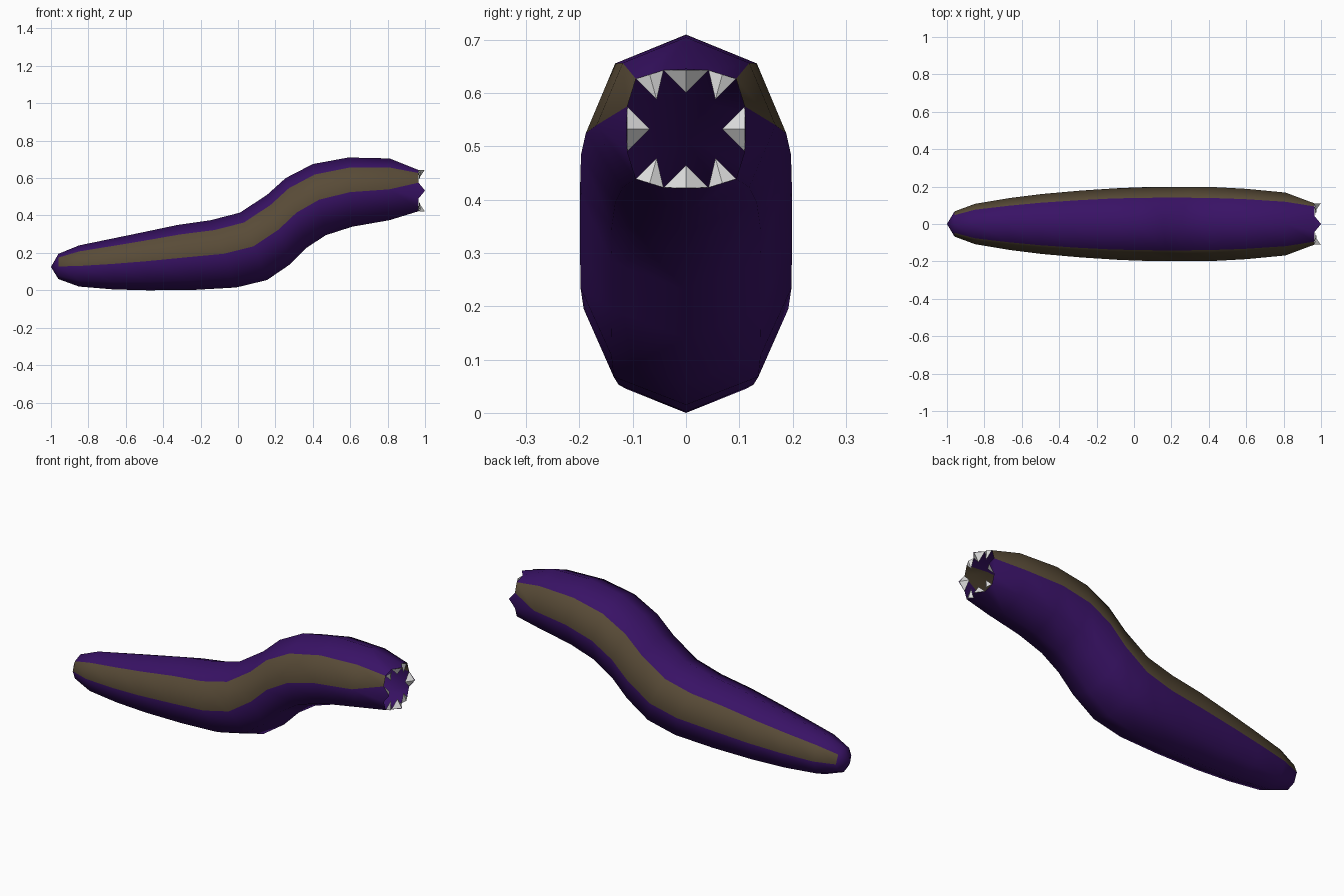
import bpy, bmesh, math
from mathutils import Vector

if "Cube" in bpy.data.objects:
    bpy.data.objects.remove(bpy.data.objects["Cube"])


def material(name, rgb):
    m = bpy.data.materials.new(name)
    m.diffuse_color = (*rgb, 1)
    m.use_nodes = True
    m.node_tree.nodes["Principled BSDF"].inputs["Base Color"].default_value = m.diffuse_color
    return m


purple = material("purple skin", (0.040, 0.006, 0.130))
brown = material("brown stripe", (0.098, 0.070, 0.038))
white = material("tooth white", (0.75, 0.75, 0.75))

# Body stations: top x, top z, bottom x, bottom z, half width
STATIONS = [
    (-0.96, 0.195, -0.96, 0.06, 0.067),
    (-0.85, 0.24, -0.85, 0.02, 0.108),
    (-0.67, 0.277, -0.67, 0.005, 0.138),
    (-0.51, 0.31, -0.48, 0.0, 0.160),
    (-0.32, 0.35, -0.24, 0.002, 0.179),
    (-0.145, 0.375, -0.01, 0.015, 0.192),
    (0.01, 0.415, 0.155, 0.055, 0.198),
    (0.155, 0.51, 0.28, 0.14, 0.199),
    (0.255, 0.60, 0.37, 0.23, 0.199),
    (0.40, 0.675, 0.47, 0.295, 0.197),
    (0.59, 0.71, 0.61, 0.34, 0.188),
    (0.81, 0.705, 0.81, 0.375, 0.168),
]
MOUTH_Z, RIM_X = 0.533, 0.965
STRIPE_SIDES = (0, 3)  # upper side strips of the octagon


def mouth_point(x, radius, degrees):
    a = math.radians(degrees)
    return Vector((x, radius * math.cos(a), MOUTH_Z + radius * math.sin(a)))


def corner(degrees):
    return mouth_point(RIM_X, 0.133 if degrees % 90 == 45 else 0.118, degrees)


def finish(bm, name, mats):
    mesh = bpy.data.meshes.new(name)
    bm.to_mesh(mesh)
    bm.free()
    for m in mats:
        mesh.materials.append(m)
    obj = bpy.data.objects.new(name, mesh)
    bpy.context.collection.objects.link(obj)
    return obj


# Body: eight-sided tube lofted along the stations
bm = bmesh.new()
rings = []
for tx, tz, bx, bz, w in STATIONS:
    top, bottom = Vector((tx, 0, tz)), Vector((bx, 0, bz))
    mid, up = (top + bottom) / 2, (top - bottom) / 2
    rings.append([bm.verts.new(mid + up * math.sin(k * math.pi / 4)
                               + Vector((0, w * math.cos(k * math.pi / 4), 0)))
                  for k in range(8)])


def add_face(verts, stripe=False):
    bm.faces.new(verts).material_index = int(stripe)


for a, b in zip(rings, rings[1:]):
    for k in range(8):
        n = (k + 1) % 8
        add_face((a[k], a[n], b[n], b[k]), k in STRIPE_SIDES)

# Pointed tail
tip = bm.verts.new((-1, 0, 0.125))
for k in range(8):
    add_face((tip, rings[0][(k + 1) % 8], rings[0][k]))

# Mouth rim: a pointed lip on each of the four main directions
last = rings[-1]
rim = {d: bm.verts.new(corner(d)) for q in range(0, 360, 90)
       for d in (q + 21, q + 45, q + 69)}
for q in range(4):
    d = q * 90
    card, diag, nxt = last[2 * q], last[2 * q + 1], last[(2 * q + 2) % 8]
    before = rim[(d - 21) % 360]
    lip = bm.verts.new(mouth_point(1.0, 0.113, d))
    add_face((card, rim[d + 21], before))
    add_face((before, rim[d + 21], lip))
    add_face((card, diag, rim[d + 45], rim[d + 21]), 2 * q in STRIPE_SIDES)
    add_face((diag, nxt, rim[d + 69], rim[d + 45]), 2 * q + 1 in STRIPE_SIDES)
body = finish(bm, "body", (purple, brown))
bpy.context.view_layer.objects.active = body
body.select_set(True)
bpy.ops.object.shade_smooth_by_angle(angle=math.radians(65))
body.select_set(False)

# Teeth: folded triangles pointing into the mouth
bm = bmesh.new()


def tooth(start, end, ridge, point):
    s, e, r, p = [bm.verts.new(v) for v in (start, end, ridge, point)]
    bm.faces.new((s, r, p))
    bm.faces.new((r, e, p))


for q in range(0, 360, 90):
    tooth(corner(q - 21), corner(q + 21),
          mouth_point(0.998, 0.111, q), mouth_point(0.97, 0.068, q))
    # Diagonal teeth sit beside the top and bottom lips
    s, e = (q + 45, q + 69) if q % 180 == 0 else (q + 21, q + 45)
    ridge = (corner(s) + corner(e)) / 2 + Vector((0.012, 0, 0))
    tooth(corner(s), corner(e), ridge, mouth_point(0.97, 0.078, q + 45))
finish(bm, "teeth", (white,))
